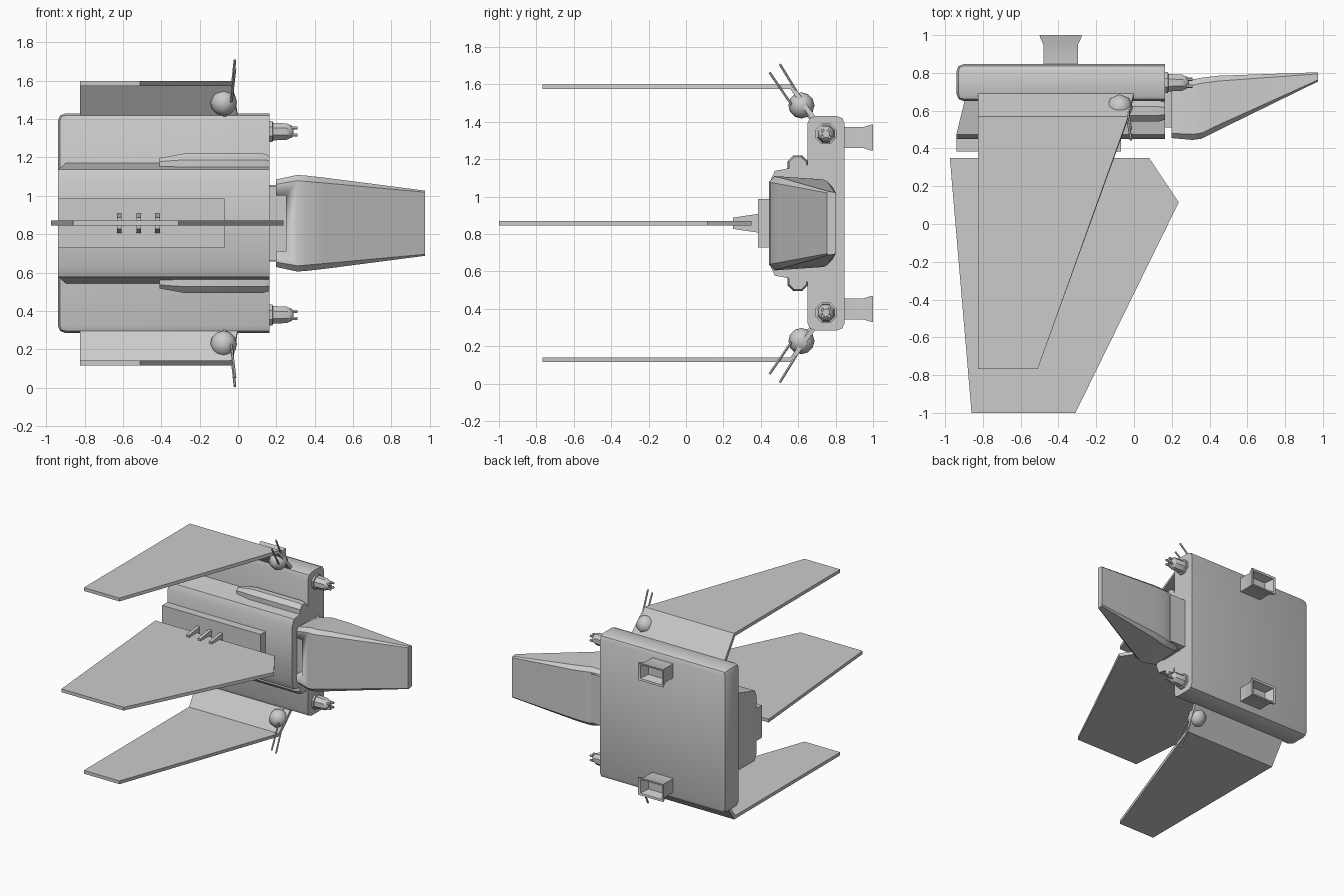
import bpy, bmesh, math
from mathutils import Vector

if "Cube" in bpy.data.objects:
    bpy.data.objects.remove(bpy.data.objects["Cube"])

C = 0.857  # height of the mirror plane


def finish(name, bm, mirror=False, smooth=30):
    bmesh.ops.recalc_face_normals(bm, faces=bm.faces[:])
    if mirror:
        dup = bmesh.ops.duplicate(bm, geom=bm.verts[:] + bm.edges[:] + bm.faces[:])["geom"]
        for v in dup:
            if isinstance(v, bmesh.types.BMVert):
                v.co.z = 2 * C - v.co.z
        bmesh.ops.reverse_faces(bm, faces=[f for f in dup if isinstance(f, bmesh.types.BMFace)])
    me = bpy.data.meshes.new(name)
    bm.to_mesh(me)
    bm.free()
    ob = bpy.data.objects.new(name, me)
    bpy.context.collection.objects.link(ob)
    me.shade_smooth()
    bpy.context.view_layer.objects.active = ob
    bpy.ops.object.select_all(action='DESELECT')
    ob.select_set(True)
    bpy.ops.object.shade_smooth_by_angle(angle=math.radians(smooth))
    return ob


def loft_bm(rings):
    bm = bmesh.new()
    vs = [[bm.verts.new(p) for p in r] for r in rings]
    n = len(vs[0])
    for a, b in zip(vs, vs[1:]):
        for i in range(n):
            bm.faces.new((a[i], a[(i + 1) % n], b[(i + 1) % n], b[i]))
    bm.faces.new(vs[0])
    bm.faces.new(vs[-1][::-1])
    return bm


def loft(name, rings, mirror=False):
    return finish(name, loft_bm(rings), mirror)


def box_rings(x0, x1, y0, y1, z0, z1):
    return [[(x, y0, z0), (x, y1, z0), (x, y1, z1), (x, y0, z1)] for x in (x0, x1)]


def lathe_x(name, y, z, profile, n=8):
    # round part along x, given as (x, radius) stations
    return loft(name, [[(x, y + r * math.cos((i + .5) * math.tau / n), z + r * math.sin((i + .5) * math.tau / n))
                        for i in range(n)] for x, r in profile], True)


def rod(name, a, b, r, n=6):
    a, b = Vector(a), Vector(b)
    q = (b - a).to_track_quat('Z', 'Y')
    ring = [q @ Vector((r * math.cos(i * math.tau / n), r * math.sin(i * math.tau / n), 0)) for i in range(n)]
    return loft(name, [[p + v for v in ring] for p in (a, b)], True)


# main hull slab, all edges rounded except at the right end
bm = loft_bm(box_rings(-0.94, 0.165, 0.65, 0.848, 2 * C - 1.43, 1.43))
edges = [e for e in bm.edges if any(v.co.x < 0 for v in e.verts)]
bmesh.ops.bevel(bm, geom=edges, offset=0.04, segments=2, profile=0.5, affect='EDGES')
finish("main_hull", bm)


# raised front hull with sloping flanks and a raked left end
def hull_ring(xf, xb):
    half = [(xb, 0.66, 0.315), (xf, 0.475, 0.28), (xf, 0.45, 0.225)]
    return [(x, y, C + h) for x, y, h in half] + [(x, y, C - h) for x, y, h in reversed(half)]


loft("front_hull", [hull_ring(-0.94, -0.895), hull_ring(0.163, 0.163)])
loft("fin_mount", box_rings(-0.94, -0.07, 0.385, 0.47, C - 0.13, C + 0.13))

# centre fin and its three brackets
fin = [(-0.975, 0.35), (0.08, 0.35), (0.237, 0.115), (-0.31, -1), (-0.86, -1)]
loft("centre_fin", [[(x, y, z) for x, y in fin] for z in (C - 0.013, C + 0.013)])
for x in (-0.62, -0.517, -0.42):
    loft("fin_bracket", [[(x - .012, y, C - h), (x + .012, y, C - h), (x + .012, y, C + h), (x - .012, y, C + h)]
                         for y, h in ((0.25, 0.03), (0.40, 0.052))])

# outer fins, bent down to the hull at the root
t = 0.026
stations = [(-0.51, -0.768, 1.6, 0, t), (-0.03, 0.57, 1.6, .012, t), (0.0, 0.70, 1.415, .022, .014)]
loft("outer_fin", [[(-0.825, y, z), (xr, y, z), (xr, y - dy, z - dz), (-0.825, y - dy, z - dz)]
                   for xr, y, z, dy, dz in stations], True)

# sensor balls with strut and twin antennas
bm = bmesh.new()
bmesh.ops.create_uvsphere(bm, u_segments=8, v_segments=6, radius=0.07)
for v in bm.verts:
    v.co += Vector((-0.075, 0.617, 1.487))
finish("sensor_ball", bm, True, 50)
rod("ball_strut", (-0.07, 0.62, 1.48), (-0.07, 0.69, 1.40), 0.016)
rod("antenna_a", (-0.035, 0.61, 1.53), (-0.016, 0.502, 1.708), 0.007)
rod("antenna_b", (-0.035, 0.565, 1.49), (-0.016, 0.447, 1.663), 0.007)

# side pods half sunk beside the front hull
lathe_x("side_pod", 0.598, 1.165, [(-0.41, 0.035), (-0.28, 0.06), (0.13, 0.06), (0.163, 0.05)])

# guns at the right end: base, tapered body and barrels
lathe_x("gun_body", 0.748, 1.335, [(0.15, 0.06), (0.18, 0.06), (0.182, 0.05), (0.255, 0.046), (0.28, 0.034), (0.29, 0.02)])
for i in range(4):
    a = math.tau * (i + .5) / 4
    y, z = 0.748 + 0.025 * math.cos(a), 1.335 + 0.025 * math.sin(a)
    rod("gun_barrel", (0.25, y, z), (0.31, y, z), 0.009)

# rear thrusters, flared rectangular nozzles
nozzle = [(0.84, .092, .056), (0.95, .092, .056), (0.985, .108, .068), (1.0, .112, .07), (0.995, .095, .055), (0.93, .07, .04)]
loft("thruster", [[(-0.388 - w, y, 1.315 - h), (-0.388 + w, y, 1.315 - h), (-0.388 + w, y, 1.315 + h), (-0.388 - w, y, 1.315 + h)]
                  for y, w, h in nozzle], True)

# neck joining cockpit and hull
loft("neck", box_rings(0.15, 0.30, 0.51, 0.77, C - 0.195, C + 0.195))
loft("neck_core", box_rings(0.15, 0.30, 0.53, 0.72, C - 0.2, C + 0.2))


# cockpit: tapered wedge with chamfered corners
def cockpit_ring(x, y0, y1, h, c):
    half = [(y1, h - c * 1.6), (y1 - c, h - c * .6), (y0 + c, h), (y0, h - c)]
    return [(x, y, C + z) for y, z in half] + [(x, y, C - z) for y, z in reversed(half)]


cockpit = loft("cockpit", [cockpit_ring(0.198, 0.455, 0.73, 0.228, 0.025), cockpit_ring(0.31, 0.445, 0.765, 0.252, 0.03),
                           cockpit_ring(0.36, 0.452, 0.775, 0.248, 0.03), cockpit_ring(0.45, 0.498, 0.785, 0.238, 0.028),
                           cockpit_ring(0.975, 0.755, 0.803, 0.17, 0.008)])
# notch in the cockpit's front edge beside the hull
cutter = loft("notch_cutter", box_rings(0.1, 0.25, 0.3, 0.56, C - 0.145, C + 0.145))
cutter.hide_render = True
cutter.hide_viewport = True
cut = cockpit.modifiers.new("notch", 'BOOLEAN')
cut.operation = 'DIFFERENCE'
cut.object = cutter
cut.solver = 'EXACT'
